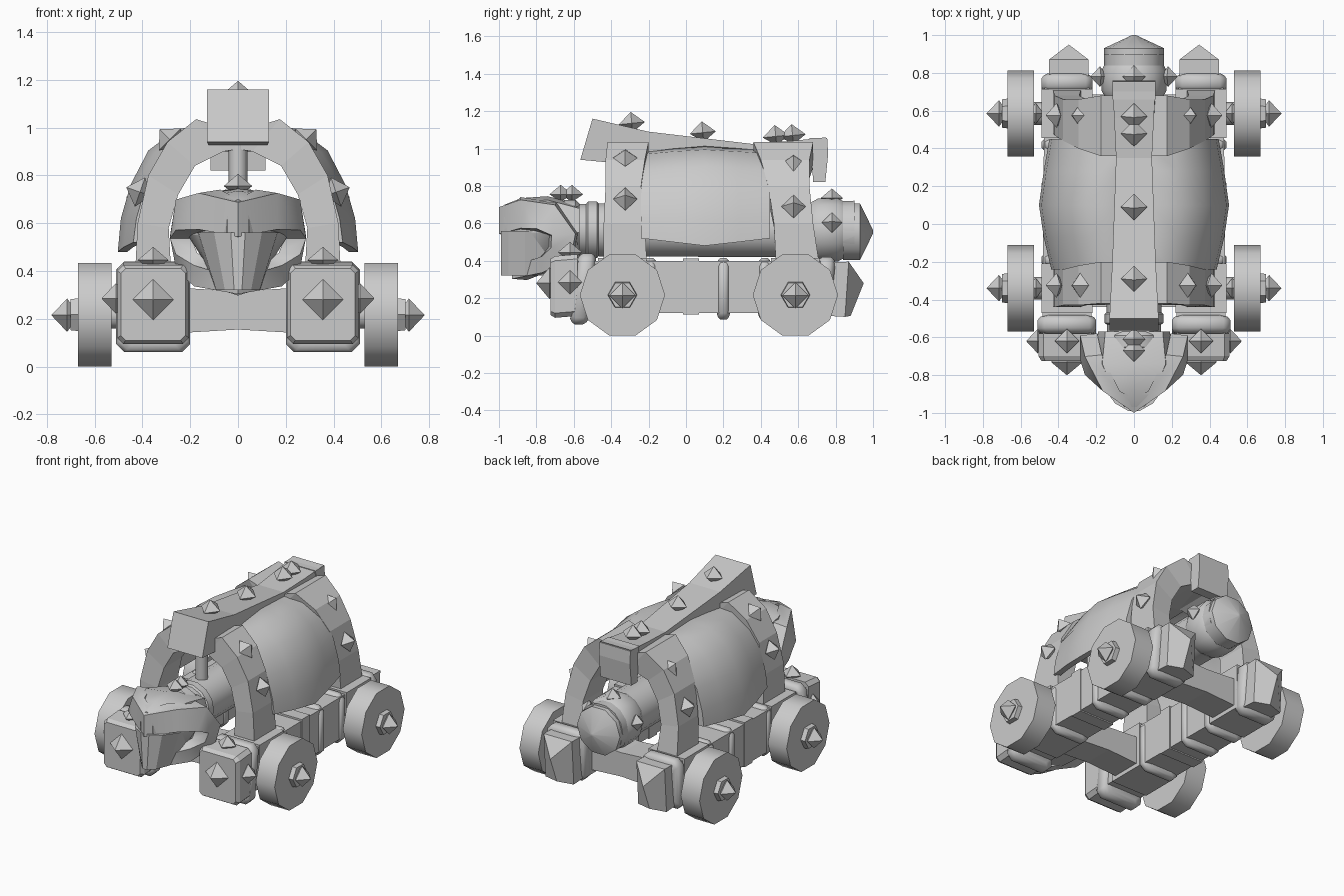
import bpy, bmesh, math
from mathutils import Vector

if "Cube" in bpy.data.objects:
    bpy.data.objects.remove(bpy.data.objects["Cube"])

mat = bpy.data.materials.new("weathered grey")
mat.diffuse_color = (0.6, 0.6, 0.6, 1)
mat.use_nodes = True
mat.node_tree.nodes["Principled BSDF"].inputs["Base Color"].default_value = mat.diffuse_color


def make(name, verts, faces, smooth=None):
    me = bpy.data.meshes.new(name)
    me.from_pydata([tuple(v) for v in verts], [], faces)
    bm = bmesh.new()
    bm.from_mesh(me)
    bmesh.ops.recalc_face_normals(bm, faces=bm.faces)
    bm.to_mesh(me)
    bm.free()
    me.materials.append(mat)
    ob = bpy.data.objects.new(name, me)
    bpy.context.collection.objects.link(ob)
    if smooth:
        bpy.ops.object.select_all(action='DESELECT')
        ob.select_set(True)
        bpy.context.view_layer.objects.active = ob
        bpy.ops.object.shade_smooth_by_angle(angle=math.radians(smooth))
    return ob


def loft(name, rings, smooth=None):
    """Skin a list of equal-length rings and cap both ends."""
    n = len(rings[0])
    verts = [v for r in rings for v in r]
    faces = [(i * n + j, i * n + (j + 1) % n, (i + 1) * n + (j + 1) % n, (i + 1) * n + j)
             for i in range(len(rings) - 1) for j in range(n)]
    faces += [tuple(range(n)), tuple(range(len(verts) - n, len(verts)))]
    return make(name, verts, faces, smooth)


def rect(cx, y, cz, hx, hz, c=0.0, lean=0.0):
    """Rectangle across y, optionally with cut corners and a lean."""
    p = [(-hx, -hz), (hx, -hz), (hx, hz), (-hx, hz)]
    if c:
        p = [(-hx + c, -hz), (hx - c, -hz), (hx, -hz + c), (hx, hz - c),
             (hx - c, hz), (-hx + c, hz), (-hx, hz - c), (-hx, -hz + c)]
    return [Vector((cx + a, y + lean * b, cz + b)) for a, b in p]


def lathe(name, origin, axis, prof, n, smooth=None, turn=0.0):
    """Profile of (distance, radius) spun about an axis."""
    q = Vector(axis).to_track_quat('Z', 'Y')
    rings = [[Vector(origin) + q @ Vector((r * math.cos(turn + k * math.tau / n),
              r * math.sin(turn + k * math.tau / n), d)) for k in range(n)] for d, r in prof]
    return loft(name, rings, smooth)


def spike(pos, axis, r=0.055, h=0.06):
    lathe("spike", pos, axis, [(-h * .8, .001), (0, r), (h, .001)], 4)


# Ram log with collars and a blunt rear cone
lathe("ram_log", (0, 0, .565), (0, 1, 0),
      [(-.72, .14), (-.44, .145), (.66, .15), (.90, .16)], 14, 40)
lathe("ram_tail", (0, 0, .555), (0, 1, 0), [(.84, .16), (.93, .16), (1.0, .01)], 10, 40)
for y, w, r in ((-.62, .05, .165), (-.50, .04, .155), (.76, .09, .172)):
    lathe("ram_collar", (0, y, .565), (0, 1, 0),
          [(-w, r - .02), (-w * .6, r), (w * .6, r), (w, r - .02)], 14, 40)


# Ram head: skull, tapered snout and curled horns
def skull_ring(y, w, top, bottom):
    return [Vector(p) for p in ((0, y, bottom), (w * .55, y, bottom + .04), (w, y, .55),
            (w * .8, y, top - .02), (0, y, top), (-w * .8, y, top - .02),
            (-w, y, .55), (-w * .55, y, bottom + .04))]


loft("skull", [skull_ring(-.57, .19, .70, .42), skull_ring(-.74, .21, .745, .36),
               skull_ring(-.88, .14, .735, .34), skull_ring(-.97, .05, .70, .45)], 35)
loft("snout", [[Vector((s * w * k, y0, z)) for s, k, z in
      ((-1, .55, .32), (1, .55, .32), (1, 1, .56), (-1, 1, .56))]
      for y0, w in ((-.66, .19), (-.86, .165), (-.95, .10), (-.99, .03))])
horn = [(.0, -.96, .615, .09), (.12, -.885, .65, .095), (.215, -.75, .635, .10),
        (.24, -.655, .54, .08), (.215, -.67, .44, .075), (.14, -.77, .38, .055),
        (.0, -.89, .335, .04)]
for s in (-1, 1):
    rings = []
    for x, y, z, h in horn:
        d = Vector((0, y + .83, z - .53))
        d = d.normalized() if x > .2 else Vector((0, 0, 1 if z > .5 else -1))
        out = Vector((.045, 0, 0)) if x > .1 else Vector((0, -.04, 0))
        c = Vector((x, y, z))
        ring = [c + d * h * .95 - out, c + d * h * .8 + out, c - d * h * .8 + out, c - d * h * .95 - out]
        rings.append([Vector((s * v.x, v.y, v.z)) for v in ring])
    loft("horn", rings, 40)

# Chassis: side beams, wraps, cross beams
for s in (-1, 1):
    cx = s * .355
    loft("side_beam", [rect(cx, -.58, .26, .13, .14), rect(cx, .72, .26, .12, .14)])
    loft("beam_front_block", [rect(cx, -.725, .26, .135, .15, .02), rect(cx, -.70, .26, .15, .165, .025),
                              rect(cx, -.58, .27, .15, .165, .025)])
    # Rear end comes to a slanted upright ridge
    ex, w = s * .345, .105
    make("beam_rear_point", [(ex - w, .68, .11), (ex + w, .68, .11), (ex + w, .68, .39), (ex - w, .68, .39),
         (ex - w, .85, .10), (ex + w, .85, .10), (ex + w, .87, .395), (ex - w, .87, .395),
         (ex, .88, .105), (ex, .95, .28)],
         [(0, 1, 2, 3), (0, 3, 7, 4), (1, 5, 6, 2), (3, 2, 6, 7), (0, 4, 8, 5, 1),
          (4, 7, 9, 8), (5, 8, 9, 6), (7, 6, 9)])
    for y, w, hx, hz, lean in ((-.55, .05, .155, .19, .12), (-.19, .035, .135, .165, 0),
                               (.20, .035, .135, .165, 0), (.42, .035, .135, .165, 0),
                               (.735, .05, .135, .17, .1)):
        loft("wrap", [rect(cx, y + t * w, .25, hx - i, hz - i, .035, lean)
                      for t, i in ((-1, .03), (-.8, .012), (-.45, 0), (.45, 0), (.8, .012), (1, .03))], 50)
    loft("strap", [rect(cx, -.015, .262, .13, .15), rect(cx, .07, .262, .13, .15)])
    for y in (-.34, .585):
        loft("axle_plate", [rect(cx, y - .13, .265, .135, .15), rect(cx, y + .13, .265, .135, .15)])
for y in (-.34, .585):
    loft("cross_beam", [[Vector((x, y + a, .235 + b)) for a, b in
         ((-.1, -h), (.1, -h), (.1, h), (-.1, h))] for x, h in ((-.25, .095), (0, .08), (.25, .095))])

# Wheels with axles, hub nuts and spikes
for s in (-1, 1):
    for y in (-.34, .585):
        o, ax = (0, y, .217), (s, 0, 0)
        lathe("wheel", o, ax, [(.53, .228), (.67, .228)], 10, 40, math.pi * .6)
        lathe("axle", o, ax, [(.2, .06), (.68, .06)], 10, 40)
        lathe("hub_nut", o, ax, [(.66, .08), (.70, .075)], 6)
        spike((s * .715, y, .215), ax, .07, .065)
        spike((s * .52, y, .28), ax, .055, .05)

# Arched frames: outer and inner outline points (x, z), then y range at each level
arch = [((.43, .40), (.28, .40)), ((.42, .60), (.29, .58)), ((.375, .80), (.25, .72)),
        ((.295, .94), (.18, .84)), ((.175, 1.035), (.06, .90)), ((.0, .98), (.0, .91))]
front_y = [(-.44, -.21), (-.44, -.22), (-.43, -.24), (-.43, -.22), (-.42, -.20), (-.42, -.20)]
rear_y = [(.48, .71), (.47, .68), (.44, .66), (.40, .66), (.36, .68), (.36, .68)]
for name, ys in (("front_arch", front_y), ("rear_arch", rear_y)):
    for s in (-1, 1):
        loft(name, [[Vector((s * o[0], a, o[1])), Vector((s * o[0], b, o[1])),
                     Vector((s * i[0], b, i[1])), Vector((s * i[0], a, i[1]))]
                    for (o, i), (a, b) in zip(arch, ys)])

# Bulging hide covers between the arches
shell = [(.468, .50), (.455, .62), (.415, .76), (.34, .89), (.22, .98), (.06, 1.0)]
for s in (-1, 1):
    rings = []
    for y, k, drop in ((-.24, -.03, .02), (-.07, .01, 0), (.10, .035, -.02), (.28, .01, 0), (.45, -.02, .02)):
        outer = [Vector((s * (x + k), y, z + (drop if i == 0 else k * .4 * (i > 2))))
                 for i, (x, z) in enumerate(shell)]
        inner = [Vector((s * max(abs(v.x) - .04, .02), y, v.z - .025 * min(i, 2) / 2))
                 for i, v in enumerate(outer)]
        rings.append(outer + inner[::-1])
    loft("hide_cover", rings, 40)

# Ridge beam with a heavy front block and a drooping tail
ridge = [(-.50, 1.16, -.565, .94, .13), (-.20, 1.09, -.25, .91, .115), (.35, 1.025, .35, .90, .095),
         (.56, 1.04, .58, .91, .105), (.75, 1.06, .69, .95, .115)]
loft("ridge_beam", [[Vector((-w, y0, t)), Vector((w, y0, t)), Vector((w, y1, b)), Vector((-w, y1, b))]
                    for y0, t, y1, b, w in ridge])
loft("ridge_tail", [[Vector((a * .115, y, z)) for a, y in ((-1, y0), (1, y0), (1, y1), (-1, y1))]
                    for z, y0, y1 in ((1.055, .66, .755), (.97, .67, .76), (.82, .68, .745))])

# Hanging rope
lathe("rope", (0, -.385, 0), (0, 0, 1), [(.66, .04), (.95, .04)], 8, 50)

# Spikes along the ridge, log, frames and beam ends
for y, z in ((-.29, 1.135), (.09, 1.085), (.48, 1.065), (.57, 1.07)):
    spike((0, y, z), (0, -.1, 1), .07)
for y, z in ((-.67, .755), (-.61, .755), (.78, .735)):
    spike((0, y, z), (0, 0, 1), .06, .05)
for s in (-1, 1):
    spike((s * .18, .78, .605), (s, 0, .1), .055, .05)
    for y in (-.325, .575):
        spike((s * .285, y, .95 if y < 0 else .92), (s * .7, 0, .7), .065)
        spike((s * .41, y, .73 if y < 0 else .69), (s, 0, .35), .065)
    spike((s * .355, -.73, .28), (0, -1, 0), .085, .07)
    spike((s * .355, -.62, .445), (0, 0, 1), .065, .055)
    spike((s * .51, -.62, .285), (s, 0, 0), .065, .06)
